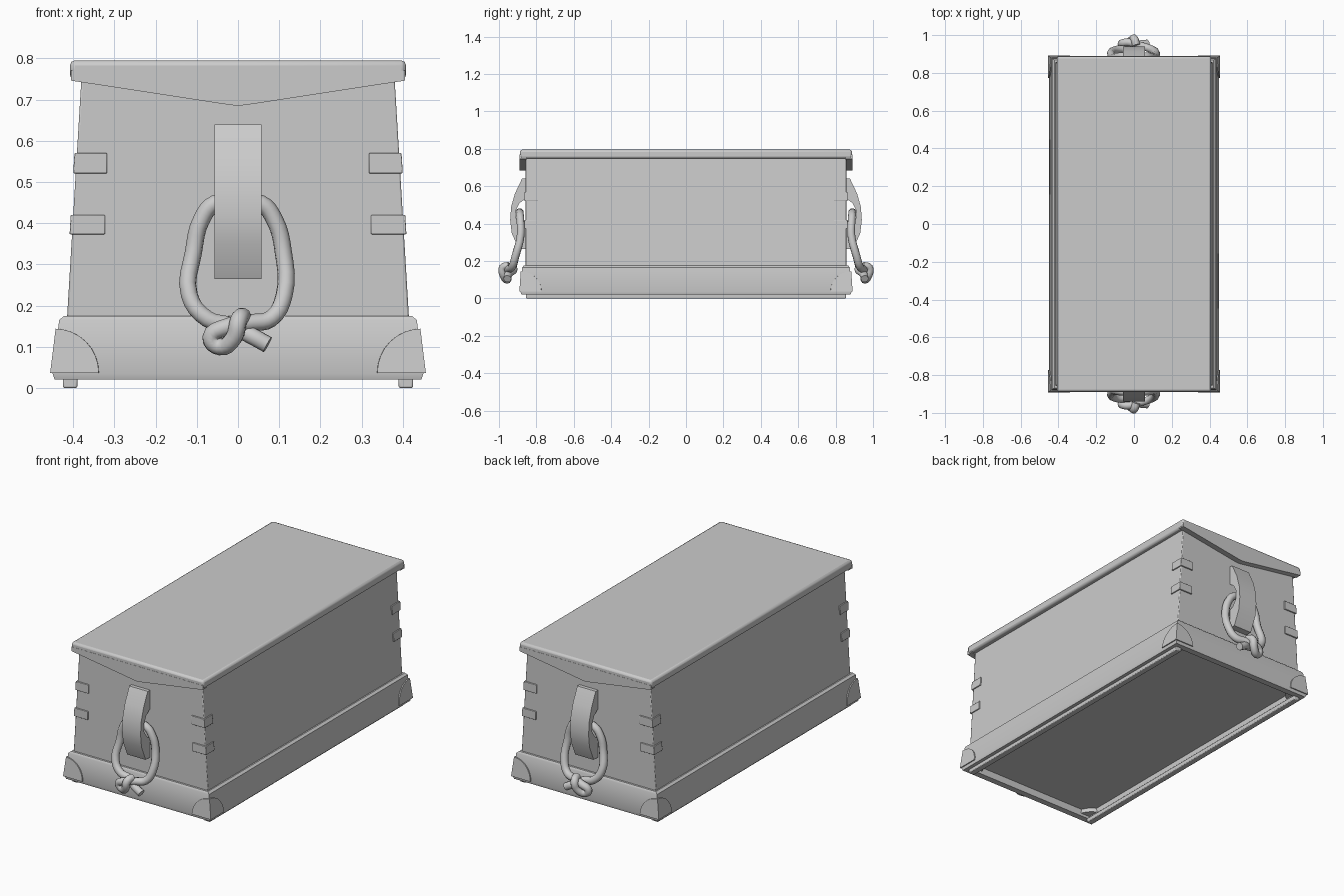
import bpy, bmesh, math
from mathutils import Vector

cube = bpy.data.objects.get("Cube")
if cube:
    bpy.data.objects.remove(cube, do_unlink=True)

grey = bpy.data.materials.new("plain grey")
grey.use_nodes = True
GREY = (0.6, 0.6, 0.6, 1)
grey.diffuse_color = GREY
grey.node_tree.nodes["Principled BSDF"].inputs["Base Color"].default_value = GREY


def smooth(ob, angle=35):
    bpy.ops.object.select_all(action='DESELECT')
    ob.select_set(True)
    bpy.context.view_layer.objects.active = ob
    bpy.ops.object.shade_smooth_by_angle(angle=math.radians(angle))


def finish(name, bm, bevel=0, mirror=(False, False), angle=35):
    """Turn a bmesh into an object with optional bevel and mirroring."""
    bmesh.ops.recalc_face_normals(bm, faces=bm.faces)
    me = bpy.data.meshes.new(name)
    bm.to_mesh(me)
    bm.free()
    me.materials.append(grey)
    ob = bpy.data.objects.new(name, me)
    bpy.context.collection.objects.link(ob)
    smooth(ob, angle)
    if bevel:
        b = ob.modifiers.new("bevel", 'BEVEL')
        b.width, b.segments = bevel, 2
    if any(mirror):
        m = ob.modifiers.new("mirror", 'MIRROR')
        m.use_axis = (*mirror, False)
        m.use_clip = False
        m.use_mirror_merge = False
    return ob


def loft(rings):
    """Skin a stack of rectangles given as (x0, x1, y0, y1, z)."""
    bm = bmesh.new()
    loops = [[bm.verts.new(p) for p in ((a, c, z), (b, c, z), (b, d, z), (a, d, z))]
             for a, b, c, d, z in rings]
    for lo, hi in zip(loops, loops[1:]):
        for i in range(4):
            j = (i + 1) % 4
            bm.faces.new((lo[i], lo[j], hi[j], hi[i]))
    bm.faces.new(loops[0])
    bm.faces.new(loops[-1])
    return bm


def centred(rings):
    return loft([(-x, x, -y, y, z) for x, y, z in rings])


def prism(points, offset):
    """Extrude a closed outline along an offset."""
    bm = bmesh.new()
    face = bm.faces.new([bm.verts.new(p) for p in points])
    new = bmesh.ops.extrude_face_region(bm, geom=[face])['geom']
    bmesh.ops.translate(bm, vec=offset, verts=[v for v in new if isinstance(v, bmesh.types.BMVert)])
    return bm


def body_x(z):
    return 0.415 - (z - 0.17) * 0.06


# Tapered box body and plinth with hollow underside
finish("body", centred([(body_x(z), 0.857, z) for z in (0.16, 0.76)]), 0.004)
base_rings = [(0.40, 0.845, 0.06), (0.40, 0.845, 0.02), (0.445, 0.88, 0.02), (0.45, 0.885, 0.035),
              (0.434, 0.876, 0.165), (0.422, 0.868, 0.175)]
finish("plinth", centred(base_rings))

# Low rails under the plinth
finish("long_rail", loft([(0.39, 0.425, -0.855, 0.855, z) for z in (0, 0.025)]), 0.004, (True, False))

# Lid board with pointed end cleats
finish("lid", centred([(0.408, 0.888, 0.748), (0.408, 0.888, 0.795)]), 0.012)
cleat = [(-0.405, 0.77), (-0.405, 0.746), (-0.02, 0.687), (0, 0.685), (0.02, 0.687), (0.405, 0.746), (0.405, 0.77)]
finish("lid_cleat", prism([(x, -0.889, z) for x, z in cleat], Vector((0, 0.035, 0))), 0, (False, True))

# Metal bands wrapping the body corners
for name, low, high, inner in (("lower_band", 0.373, 0.42, 0.323), ("upper_band", 0.521, 0.57, 0.318)):
    finish(name, loft([(inner, body_x(z) + 0.006, 0.79, 0.864, z) for z in (low, high)]), 0.002, (True, True))

# Rounded corner guards: slightly larger plinth cut by a ball
bm = bmesh.new()
bmesh.ops.create_uvsphere(bm, u_segments=32, v_segments=16, radius=0.108)
bmesh.ops.translate(bm, vec=(0.445, 0.88, 0.036), verts=bm.verts)
for co, no in (((0, 0, 0.036), (0, 0, -1)), ((0.456, 0, 0.036), (1, 0, 0.123)), ((0, 0.891, 0.036), (0, 1, 0.069))):
    cut = bmesh.ops.bisect_plane(bm, geom=bm.verts[:] + bm.edges[:] + bm.faces[:],
                                 plane_co=co, plane_no=no, clear_outer=True)
    edges = [e for e in cut['geom_cut'] if isinstance(e, bmesh.types.BMEdge)]
    bmesh.ops.holes_fill(bm, edges=edges, sides=0)
finish("corner_guard", bm, 0, (True, True))

# Arched handle bracket with a tunnel for the rope
outline = [(0.85, 0.64), (0.877, 0.64), (0.915, 0.56), (0.935, 0.49), (0.94, 0.42), (0.932, 0.35), (0.895, 0.265),
           (0.85, 0.265), (0.85, 0.37), (0.885, 0.39), (0.91, 0.43), (0.91, 0.47), (0.89, 0.51), (0.85, 0.54)]
finish("handle_bracket", prism([(-0.057, -y, z) for y, z in outline], Vector((0.114, 0, 0))), 0, (False, True))

# Knotted rope handle: stub, left side, over the top, right side, knot
path = [(0.072, -0.955, 0.105), (0.03, -0.95, 0.128), (-0.02, -0.922, 0.152), (-0.075, -0.925, 0.168),
        (-0.118, -0.912, 0.225), (-0.108, -0.885, 0.33), (-0.088, -0.885, 0.41), (-0.055, -0.888, 0.448),
        (0.055, -0.888, 0.448), (0.088, -0.885, 0.41), (0.11, -0.885, 0.33), (0.112, -0.912, 0.225),
        (0.08, -0.93, 0.168), (0.03, -0.945, 0.158), (-0.03, -0.962, 0.147), (-0.066, -0.955, 0.122),
        (-0.045, -0.955, 0.1), (-0.01, -0.976, 0.122), (0.002, -0.979, 0.165), (0.012, -0.945, 0.175)]
cu = bpy.data.curves.new("rope_path", 'CURVE')
cu.dimensions = '3D'
cu.bevel_depth, cu.bevel_resolution, cu.resolution_u = 0.021, 3, 4
cu.use_fill_caps = True
spline = cu.splines.new('BEZIER')
spline.bezier_points.add(len(path) - 1)
for bp, p in zip(spline.bezier_points, path):
    bp.co = p
    bp.handle_left_type = bp.handle_right_type = 'AUTO'
tmp = bpy.data.objects.new("rope_path", cu)
bpy.context.collection.objects.link(tmp)
bpy.context.view_layer.update()
bm = bmesh.new()
bm.from_mesh(tmp.to_mesh())
tmp.to_mesh_clear()
bpy.data.objects.remove(tmp, do_unlink=True)
bmesh.ops.remove_doubles(bm, verts=bm.verts, dist=0.0001)
finish("rope_handle", bm, 0, (False, True), 50)
